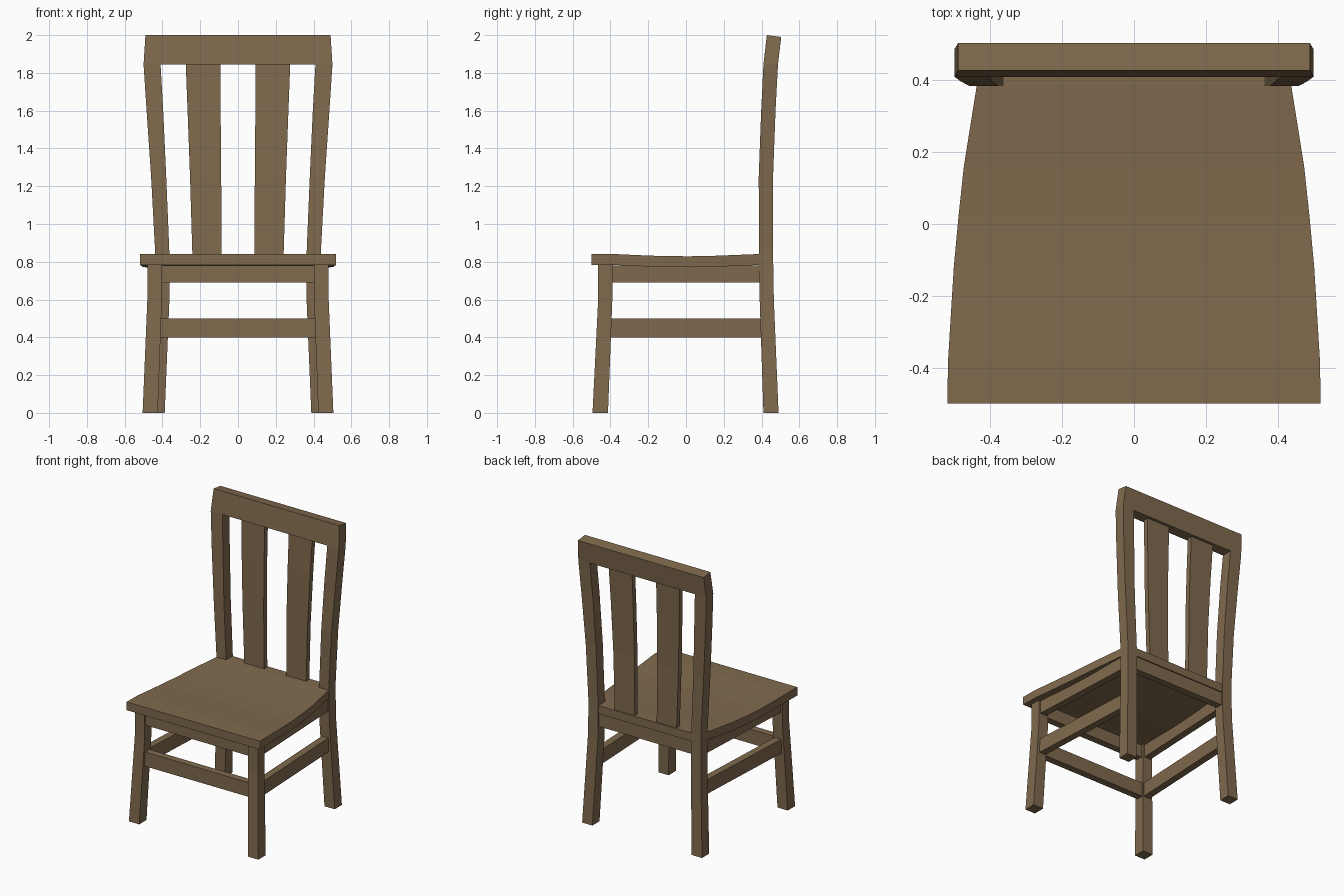
import bpy, bmesh

if "Cube" in bpy.data.objects:
    bpy.data.objects.remove(bpy.data.objects["Cube"])

wood = bpy.data.materials.new("brown wood")
wood.diffuse_color = (0.215, 0.142, 0.075, 1)
wood.use_nodes = True
wood.node_tree.nodes["Principled BSDF"].inputs["Base Color"].default_value = wood.diffuse_color


def loft(name, rings, mirror=False):
    """Skin a chain of four-point rings, cap both ends, optionally mirror in x."""
    bm = bmesh.new()
    loops = [[bm.verts.new(p) for p in ring] for ring in rings]
    for a, b in zip(loops, loops[1:]):
        for i in range(4):
            j = (i + 1) % 4
            bm.faces.new((a[i], a[j], b[j], b[i]))
    bm.faces.new(loops[0])
    bm.faces.new(loops[-1])
    bmesh.ops.recalc_face_normals(bm, faces=bm.faces)
    me = bpy.data.meshes.new(name)
    bm.to_mesh(me)
    bm.free()
    me.materials.append(wood)
    ob = bpy.data.objects.new(name, me)
    bpy.context.collection.objects.link(ob)
    if mirror:
        ob.modifiers.new("mirror", 'MIRROR').use_axis[0] = True
    return ob


def flat(z, x0, x1, y0, y1, tilt=0):
    """Rectangle at height z; tilt lowers its back edge."""
    return [(x0, y0, z), (x1, y0, z), (x1, y1, z - tilt), (x0, y1, z - tilt)]


def upright(y, w, bottom, top):
    """Rectangle facing along y, centred on x."""
    return [(-w, y, bottom), (w, y, bottom), (w, y, top), (-w, y, top)]


# Legs and back posts
loft("front_legs", [
    flat(0, 0.425, 0.505, -0.495, -0.413),
    flat(0.6, 0.403, 0.48, -0.465, -0.39),
    flat(0.783, 0.403, 0.48, -0.465, -0.39)], mirror=True)
loft("back_posts", [
    flat(0, 0.388, 0.468, 0.41, 0.49),
    flat(0.6, 0.363, 0.441, 0.39, 0.465),
    flat(0.84, 0.363, 0.438, 0.386, 0.461),
    flat(1.25, 0.38, 0.46, 0.385, 0.461),
    flat(1.6, 0.396, 0.484, 0.398, 0.474),
    flat(1.845, 0.41, 0.5, 0.41, 0.487)], mirror=True)

# Top rail, leaning back
loft("top_rail", [
    flat(1.845, -0.5, 0.5, 0.41, 0.487),
    flat(2.0, -0.49, 0.49, 0.428, 0.504, 0.01)])

# Back slats, following the bend of the posts
loft("back_slats", [
    flat(0.82, 0.086, 0.241, 0.415, 0.45),
    flat(1.25, 0.089, 0.254, 0.413, 0.448),
    flat(1.6, 0.092, 0.267, 0.422, 0.457),
    flat(1.86, 0.094, 0.277, 0.433, 0.468)], mirror=True)

# Seat with a shallow dip, narrowed to fit between the posts
seat = [(-0.5, 0.52, 0), (-0.38, 0.518, 0), (-0.25, 0.51, 0.006),
        (-0.12, 0.502, 0.011), (0.02, 0.489, 0.012), (0.16, 0.474, 0.009),
        (0.386, 0.438, 0), (0.386, 0.37, 0), (0.458, 0.37, 0)]
loft("seat", [upright(y, w, 0.783 - d, 0.841 - d) for y, w, d in seat])

# Aprons under the seat and stretchers below them
T = 0.025
for name, z0, z1 in (("apron", 0.69, 0.78), ("stretcher", 0.4, 0.5)):
    loft("front_" + name, [
        flat(z0, -0.42, 0.42, -0.43 - T, -0.43 + T),
        flat(z1, -0.42, 0.42, -0.43 - T, -0.43 + T)])
    loft("side_" + name, [
        [(x - T, y, z0), (x + T, y, z0), (x + T, y, z1), (x - T, y, z1)]
        for x, y in ((0.443, -0.41), (0.405, 0.41))], mirror=True)
loft("back_apron", [
    flat(0.69, -0.38, 0.38, 0.425 - T, 0.425 + T),
    flat(0.785, -0.38, 0.38, 0.425 - T, 0.425 + T)])
